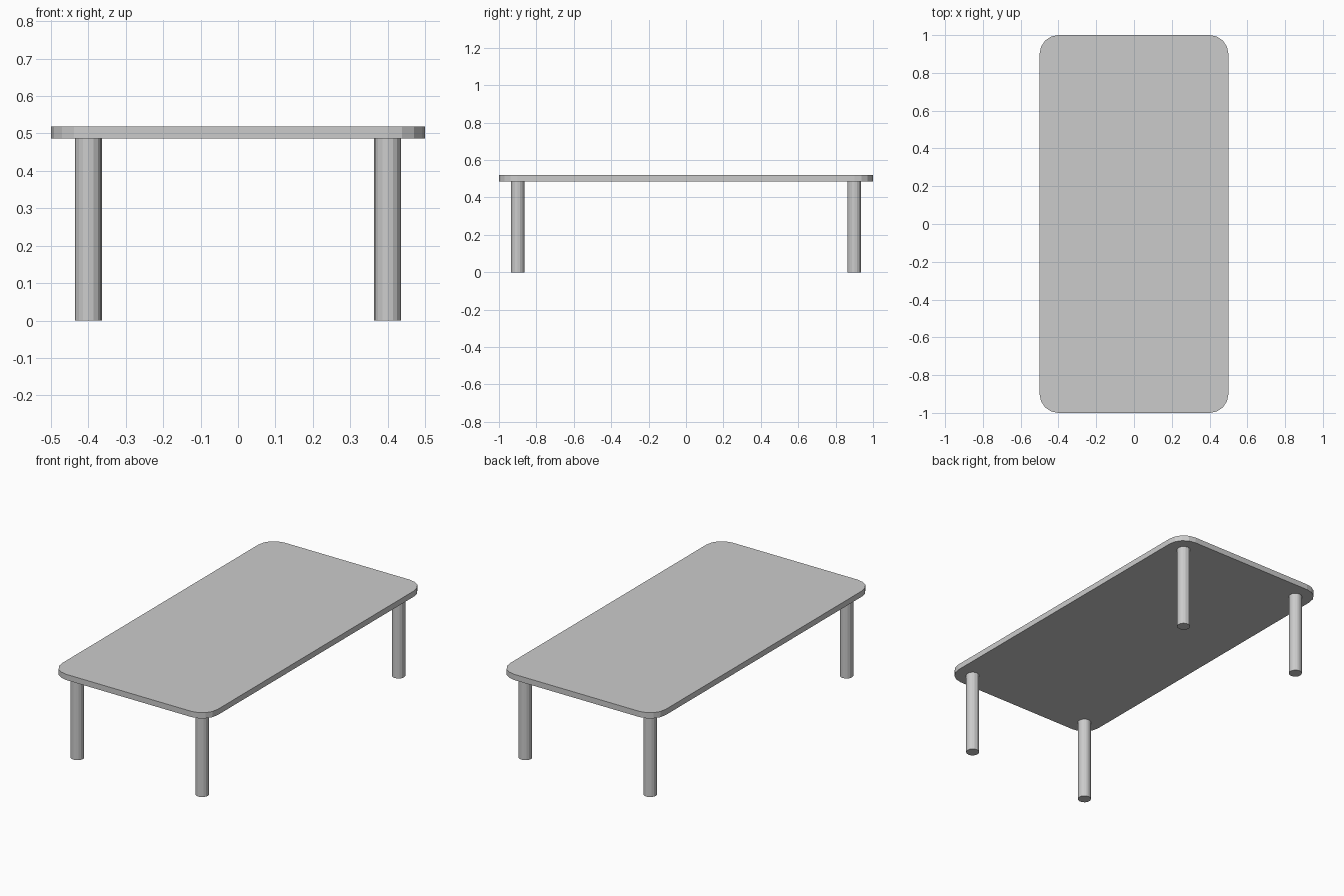
import bpy, bmesh
from math import cos, sin, pi

if "Cube" in bpy.data.objects:
    bpy.data.objects.remove(bpy.data.objects["Cube"])

TOP_Z, UNDER_Z = 0.519, 0.486
HALF_X, HALF_Y, CORNER = 0.5, 1.0, 0.1
LEG_RADIUS, STEPS = 0.036, 4


def add_object(name, bm):
    bmesh.ops.recalc_face_normals(bm, faces=bm.faces)
    mesh = bpy.data.meshes.new(name)
    bm.to_mesh(mesh)
    bm.free()
    obj = bpy.data.objects.new(name, mesh)
    bpy.context.collection.objects.link(obj)
    return obj


# Table top: rounded rectangle profile, extruded upward
bm = bmesh.new()
outline = []
for quarter, (sx, sy) in enumerate([(1, 1), (-1, 1), (-1, -1), (1, -1)]):
    for i in range(STEPS + 1):
        a = (quarter + i / STEPS) * pi / 2
        outline.append(bm.verts.new((sx * (HALF_X - CORNER) + CORNER * cos(a),
                                     sy * (HALF_Y - CORNER) + CORNER * sin(a),
                                     UNDER_Z)))
base = bm.faces.new(outline)
ext = bmesh.ops.extrude_face_region(bm, geom=[base], use_keep_orig=True)
raised = [g for g in ext["geom"] if isinstance(g, bmesh.types.BMVert)]
bmesh.ops.translate(bm, verts=raised, vec=(0, 0, TOP_Z - UNDER_Z))
add_object("table_top", bm)

# Four round legs, centred on the corner arcs
for side, x in (("left", -0.4), ("right", 0.4)):
    for end, y in (("front", -0.9), ("back", 0.9)):
        bm = bmesh.new()
        bmesh.ops.create_cone(bm, cap_ends=True, segments=16, radius1=LEG_RADIUS,
                              radius2=LEG_RADIUS, depth=UNDER_Z)
        leg = add_object(f"{end}_{side}_leg", bm)
        leg.location = (x, y, UNDER_Z / 2)
